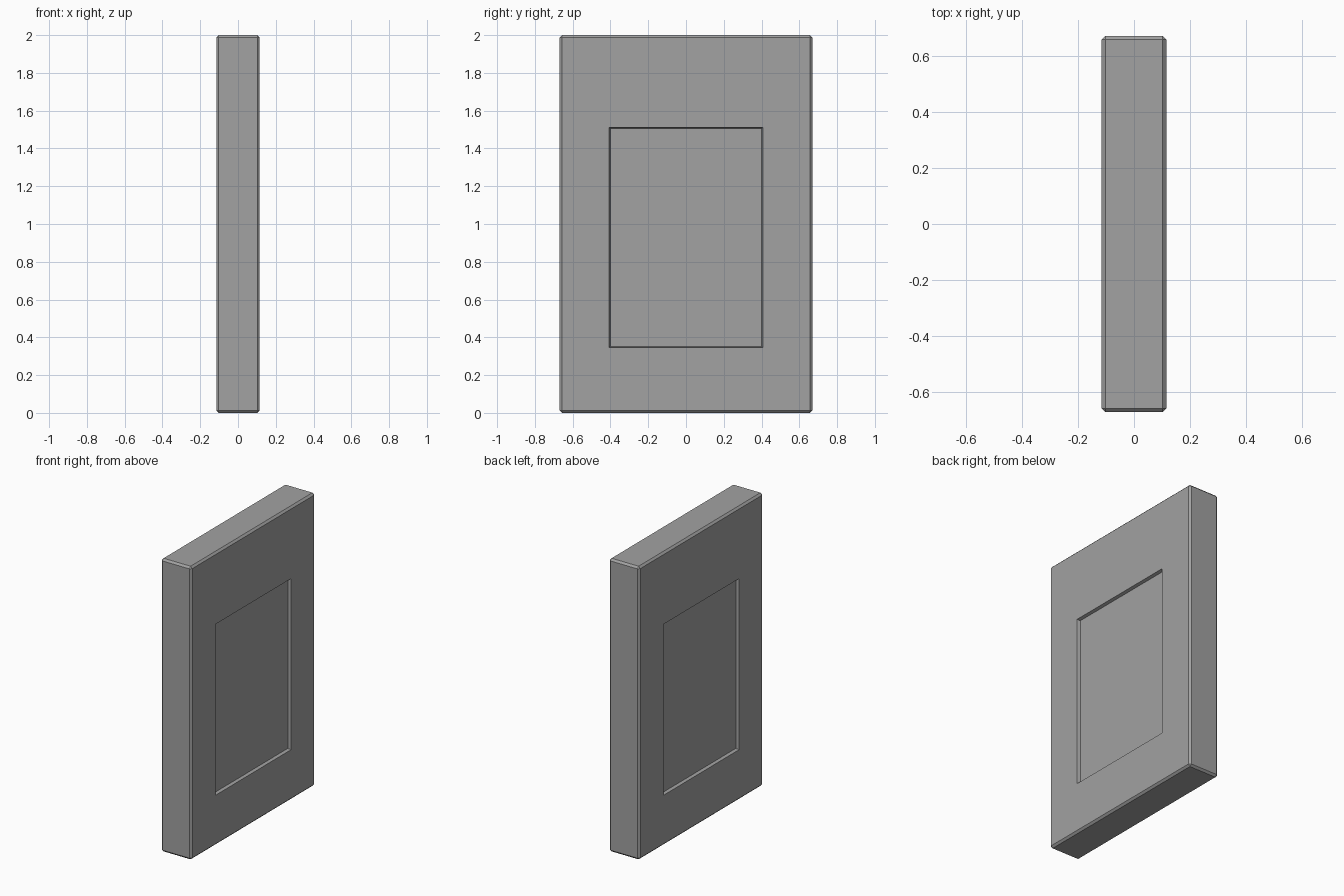
import bpy
import bmesh
from mathutils import Matrix, Vector

default = bpy.data.objects.get("Cube")
if default:
    bpy.data.objects.remove(default, do_unlink=True)

SIZE = Vector((0.23, 1.34, 2.0))
CHAMFER = 0.013
RECESS_Y = 0.407
RECESS_Z = (0.345, 1.512)
DEPTH, TAPER = 0.02, 0.006


def make_material(name, color):
    mat = bpy.data.materials.new(name)
    mat.use_nodes = True
    mat.diffuse_color = color
    mat.node_tree.nodes["Principled BSDF"].inputs["Base Color"].default_value = color
    return mat


def inset_rectangle(bm, face, x, taper):
    """Inset a side face and fit the new inner loop to the recess outline."""
    bmesh.ops.inset_individual(bm, faces=[face], thickness=0.05)
    for v in face.verts:
        v.co.x = x
        v.co.y = (RECESS_Y - taper) * (1 if v.co.y > 0 else -1)
        v.co.z = RECESS_Z[1] - taper if v.co.z > 0.93 else RECESS_Z[0] + taper


# Chamfered slab
bm = bmesh.new()
bmesh.ops.create_cube(bm, size=1, matrix=Matrix.Translation((0, 0, SIZE.z / 2)) @ Matrix.Diagonal((*SIZE, 1)))
bmesh.ops.bevel(bm, geom=bm.edges[:], offset=CHAMFER, offset_type='OFFSET',
                segments=1, affect='EDGES', profile=0.5)

# Shallow recess on both broad sides
bm.normal_update()
for side in (1, -1):
    face = max(bm.faces, key=lambda f: f.calc_area() * (f.normal.x * side > 0.9))
    inset_rectangle(bm, face, side * SIZE.x / 2, 0)
    inset_rectangle(bm, face, side * (SIZE.x / 2 - DEPTH), TAPER)

bmesh.ops.recalc_face_normals(bm, faces=bm.faces[:])
mesh = bpy.data.meshes.new("recessed_panel")
bm.to_mesh(mesh)
bm.free()
panel = bpy.data.objects.new("recessed_panel", mesh)
bpy.context.collection.objects.link(panel)
mesh.materials.append(make_material("plain_grey", (0.36, 0.36, 0.36, 1)))
